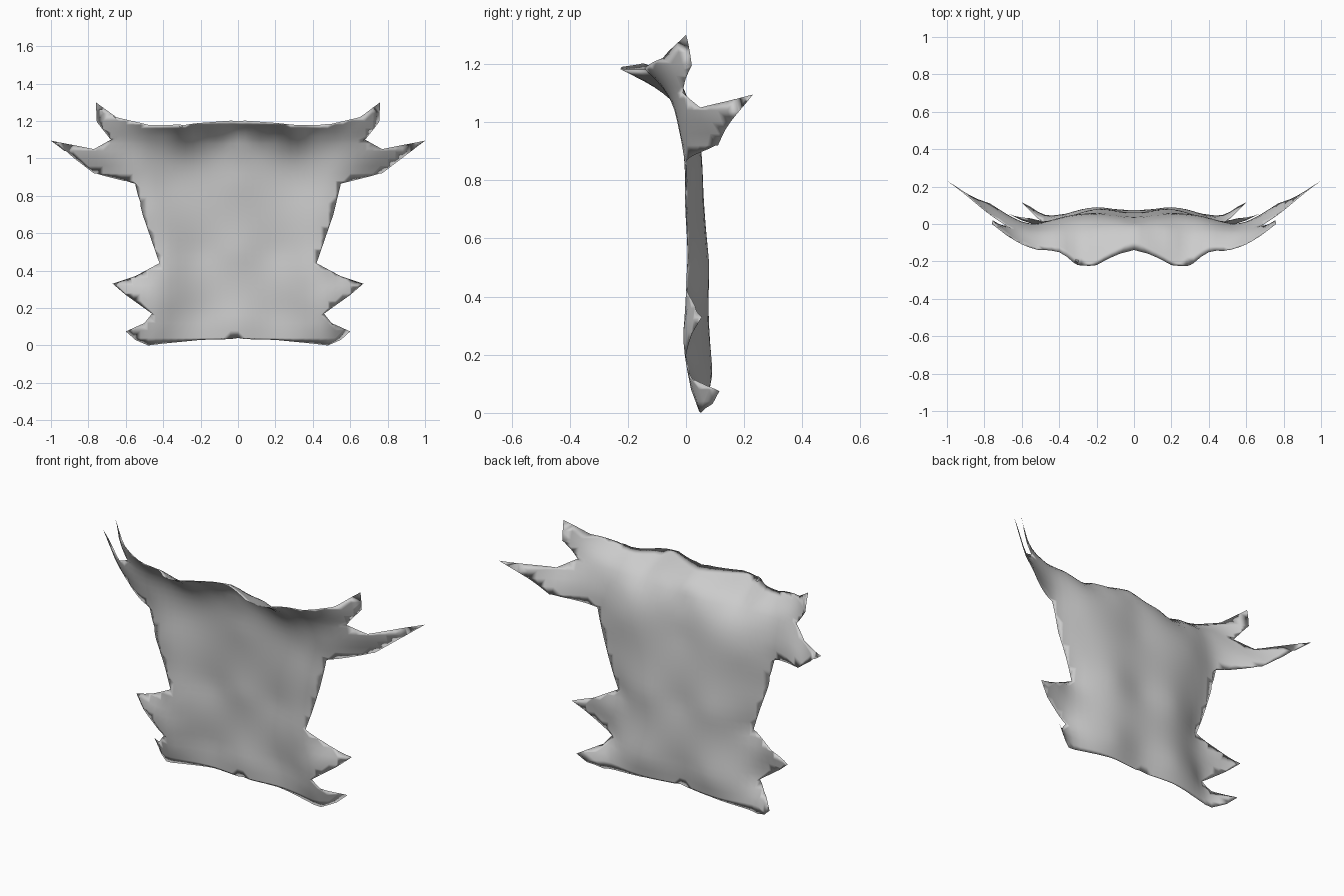
import bpy
import bmesh
import math
from mathutils import Vector
from mathutils.geometry import intersect_point_line

cube = bpy.data.objects.get("Cube")
if cube:
    bpy.data.objects.remove(cube)

# Right half of the hide outline as (x, depth y, z), from top centre to bottom centre
OUTLINE = [
    (0, -.15, 1.205), (.2, -.22, 1.19), (.3, -.22, 1.18), (.5, -.14, 1.185),
    (.65, -.08, 1.22), (.76, 0, 1.3), (.755, .02, 1.195),          # shoulder tip
    (.68, -.01, 1.1), (.77, .05, 1.05), (1, .23, 1.095),           # long upper spike
    (.77, .11, .92), (.55, 0, .865), (.51, 0, .7), (.42, 0, .44),  # flank
    (.55, .03, .37), (.67, .055, .33), (.6, .02, .27), (.46, 0, .17),  # hip spike
    (.5, .02, .12), (.6, .115, .075), (.55, .09, .03), (.48, .05, 0),  # foot tip
    (.4, .05, .01), (.2, .07, .03), (0, .05, .035),
]

# Depth of the draped folds inside the outline
FOLDS = [
    (0, .055, .15), (0, .05, .5), (0, .03, .87), (0, 0, 1.06), (0, -.06, 1.16),
    (.2, .08, .15), (.2, .07, .5), (.2, .045, .87), (.2, -.01, 1.06), (.2, -.11, 1.15),
    (.35, .045, .15), (.33, .035, .5), (.37, .03, .87), (.4, -.02, 1.05), (.38, -.11, 1.15),
    (.53, -.02, 1), (.56, -.06, 1.12),
]


def kernel(x, z, cx, cz):
    """Thin plate bending kernel, mirrored over x = 0."""
    total = 0
    for side in (-1, 1):
        r2 = (x - side * cx) ** 2 + (z - cz) ** 2
        if r2 > 1e-12:
            total += r2 * math.log(r2)
    return total


def solve(rows):
    """Gaussian elimination on an augmented matrix."""
    n = len(rows)
    for i in range(n):
        pivot = max(range(i, n), key=lambda k: abs(rows[k][i]))
        rows[i], rows[pivot] = rows[pivot], rows[i]
        for k in range(n):
            if k != i:
                f = rows[k][i] / rows[i][i]
                rows[k] = [a - f * b for a, b in zip(rows[k], rows[i])]
    return [rows[i][n] / rows[i][i] for i in range(n)]


# Smooth bent sheet through all depth points
points = OUTLINE + FOLDS
system = [[kernel(x, z, cx, cz) for cx, _, cz in points] + [1, z, y] for x, y, z in points]
system.append([1 for _ in points] + [0, 0, 0])
system.append([p[2] for p in points] + [0, 0, 0])
weights = solve(system)


def depth(x, z):
    bend = sum(w * kernel(x, z, p[0], p[2]) for w, p in zip(weights, points))
    return bend + weights[-2] + weights[-1] * z


# Flat hide shape, cut into a grid
loop = [Vector((x, 0, z)) for x, _, z in OUTLINE]
loop += [Vector((-p.x, 0, p.z)) for p in reversed(loop[1:-1])]
bm = bmesh.new()
bm.faces.new([bm.verts.new(p) for p in loop])


def cut(position, normal):
    bmesh.ops.bisect_plane(bm, geom=bm.verts[:] + bm.edges[:] + bm.faces[:],
                           dist=1e-4, plane_co=position, plane_no=normal)


STEP = .04
for i in range(-24, 25):
    cut((i * STEP, 0, 0), (1, 0, 0))
for i in range(1, 33):
    cut((0, 0, i * STEP), (0, 0, 1))
for z in (1.1, 1.14, 1.18):
    cut((0, 0, z), (0, 0, 1))
bmesh.ops.remove_doubles(bm, verts=bm.verts[:], dist=.006)


def edge_distance(p):
    best = 1
    for a, b in zip(loop, loop[1:] + loop[:1]):
        near, t = intersect_point_line(p, a, b)
        near = a.lerp(b, min(1, max(0, t)))
        best = min(best, (p - near).length)
    return best


# Front and back skins that meet along the rim
THICKNESS = .01
back = bmesh.ops.duplicate(bm, geom=bm.verts[:] + bm.edges[:] + bm.faces[:])["geom"]
back_verts = {v for v in back if isinstance(v, bmesh.types.BMVert)}
for v in bm.verts:
    swell = 0 if v.is_boundary else THICKNESS * min(1, edge_distance(v.co) / .08)
    v.co.y = depth(v.co.x, v.co.z) + (swell if v in back_verts else -swell)
bmesh.ops.remove_doubles(bm, verts=bm.verts[:], dist=1e-5)
bmesh.ops.recalc_face_normals(bm, faces=bm.faces[:])
for face in bm.faces:
    face.smooth = True

mesh = bpy.data.meshes.new("hide_sheet")
bm.to_mesh(mesh)
bm.free()
hide = bpy.data.objects.new("hide_sheet", mesh)
bpy.context.collection.objects.link(hide)

# Plain grey hide
grey = bpy.data.materials.new("plain_grey")
grey.use_nodes = True
grey.diffuse_color = (.6, .6, .6, 1)
grey.node_tree.nodes["Principled BSDF"].inputs["Base Color"].default_value = (.6, .6, .6, 1)
mesh.materials.append(grey)
